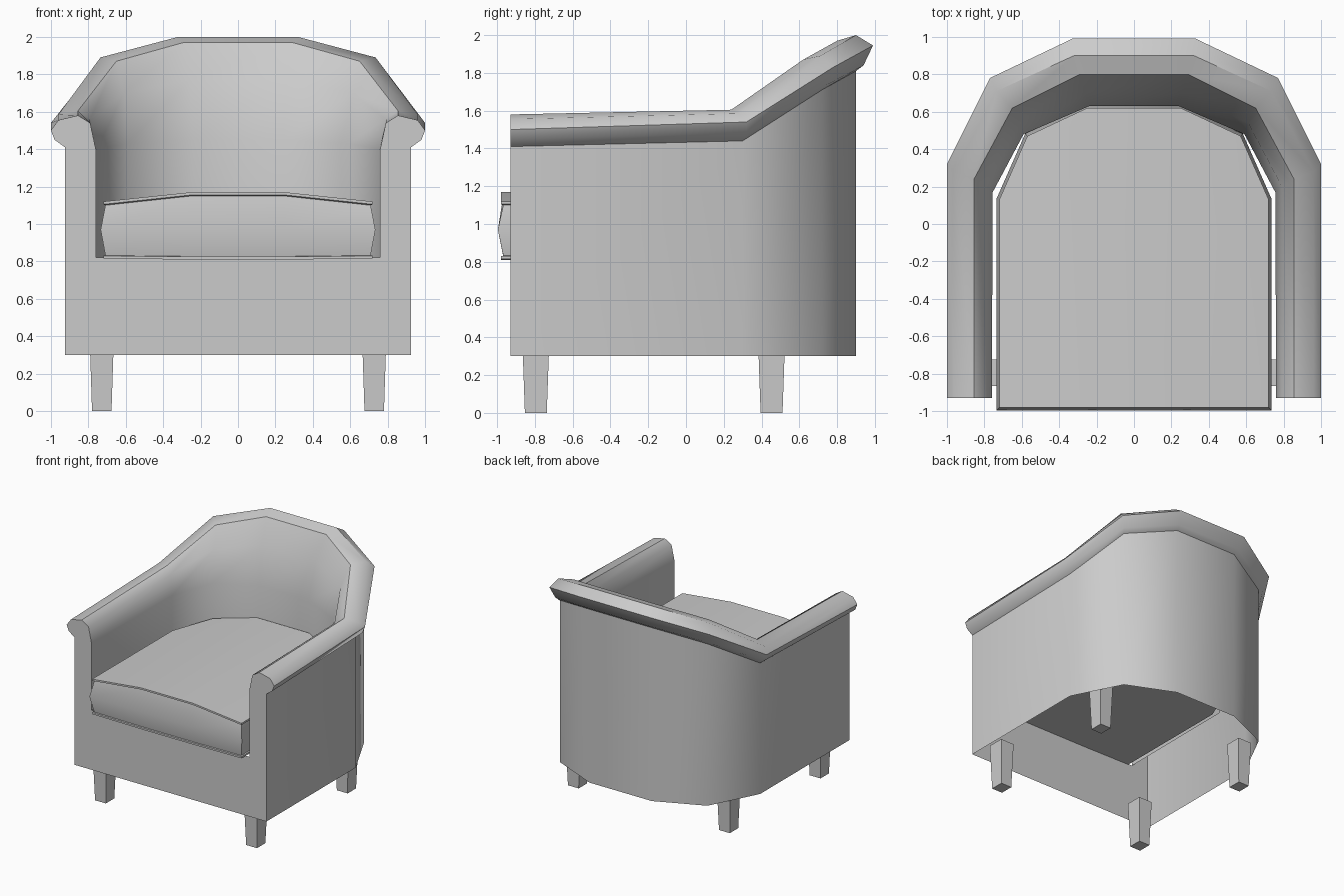
import bpy, bmesh, math

if "Cube" in bpy.data.objects:
    bpy.data.objects.remove(bpy.data.objects["Cube"])


def make(name, verts, faces, angle=None):
    """Create an object from points and faces, optionally smooth shaded."""
    mesh = bpy.data.meshes.new(name)
    mesh.from_pydata(verts, [], faces)
    bm = bmesh.new()
    bm.from_mesh(mesh)
    bmesh.ops.recalc_face_normals(bm, faces=bm.faces)
    bm.to_mesh(mesh)
    bm.free()
    obj = bpy.data.objects.new(name, mesh)
    bpy.context.collection.objects.link(obj)
    if angle:
        bpy.ops.object.select_all(action='DESELECT')
        obj.select_set(True)
        bpy.context.view_layer.objects.active = obj
        bpy.ops.object.shade_smooth_by_angle(angle=math.radians(angle))
    return obj


def mirror(points):
    return [(-x, y, z) for x, y, z in points]


# Tub frame: wall sections with a rolled lip, outside bottom to inside bottom
arm_front = [(x, -.93, z) for x, z in (
    (.925, .3), (.925, 1.41), (.98, 1.45), (1, 1.5), (.96, 1.555),
    (.855, 1.58), (.79, 1.54), (.76, 1.4), (.76, .82))]
arm_back = [(.925, .3, .3), (.925, .3, 1.44), (.975, .32, 1.48),
            (1, .32, 1.54), (.96, .28, 1.585), (.855, .24, 1.605),
            (.79, .2, 1.56), (.755, .17, 1.4), (.755, .17, .82)]
corner = [(.71, .72, .3), (.71, .72, 1.71), (.735, .75, 1.74),
          (.77, .78, 1.83), (.735, .71, 1.89), (.65, .62, 1.87),
          (.61, .54, 1.7), (.59, .48, 1.43), (.59, .48, .82)]
back = [(.3, .9, .3), (.3, .9, 1.81), (.31, .94, 1.84),
        (.33, .99, 1.945), (.32, .9, 2), (.29, .8, 1.97),
        (.26, .7, 1.77), (.24, .63, 1.45), (.24, .63, .82)]
right = [arm_front, arm_back, corner, back]
sections = right + [mirror(s) for s in reversed(right)]
n = len(arm_front)
verts = [p for s in sections for p in s]
faces = [(i * n + j, i * n + j + 1, (i + 1) * n + j + 1, (i + 1) * n + j)
         for i in range(len(sections) - 1) for j in range(n - 1)]
# U-shaped front: two arm ends and the panel below the cushion
last = (len(sections) - 1) * n
faces.append(tuple(range(n)) + tuple(last + j for j in reversed(range(n))))
make("tub_frame", verts, faces, 45)

# Seat cushion: crowned top, piped edges, bulging sides
half = [(.72, -.98), (.72, .13), (.57, .47), (.25, .62)]
plan = half + [(-x, y) for x, y in reversed(half)] + [(-.25, -.98), (.25, -.98)]
crown = [0, 0, .015, .05, .05, .015, 0, 0, .05, .05]
rings = [(0, .815, -.1), (0, .83, -.1), (-.012, .832, -.1), (.015, .97, 0),
         (-.012, 1.1, 1), (0, 1.105, 1), (0, 1.12, 1)]
m = len(plan)
verts = []
for offset, z, rise in rings:
    k = 1 + offset / .76
    verts += [(x * k, (y + .18) * k - .18, z + rise * c)
              for (x, y), c in zip(plan, crown)]
faces = [(r * m + i, r * m + (i + 1) % m,
          (r + 1) * m + (i + 1) % m, (r + 1) * m + i)
         for r in range(len(rings) - 1) for i in range(m)]
for base in (0, (len(rings) - 1) * m):
    for cap in ((9, 3, 4, 8), (9, 0, 1, 2, 3), (8, 4, 5, 6, 7)):
        faces.append(tuple(base + i for i in cap))
make("seat_cushion", verts, faces, 35)

# Tapered square legs
for label, y in (("front", -.795), ("back", .453)):
    for side, x in (("right", .728), ("left", -.728)):
        verts = [(x + sx * w, y + sy * d, z)
                 for z, w, d in ((0, .052, .058), (.4, .065, .072))
                 for sx, sy in ((-1, -1), (1, -1), (1, 1), (-1, 1))]
        faces = [(0, 1, 2, 3), (4, 5, 6, 7)]
        faces += [(i, (i + 1) % 4, (i + 1) % 4 + 4, i + 4) for i in range(4)]
        make(f"{label}_{side}_leg", verts, faces)
